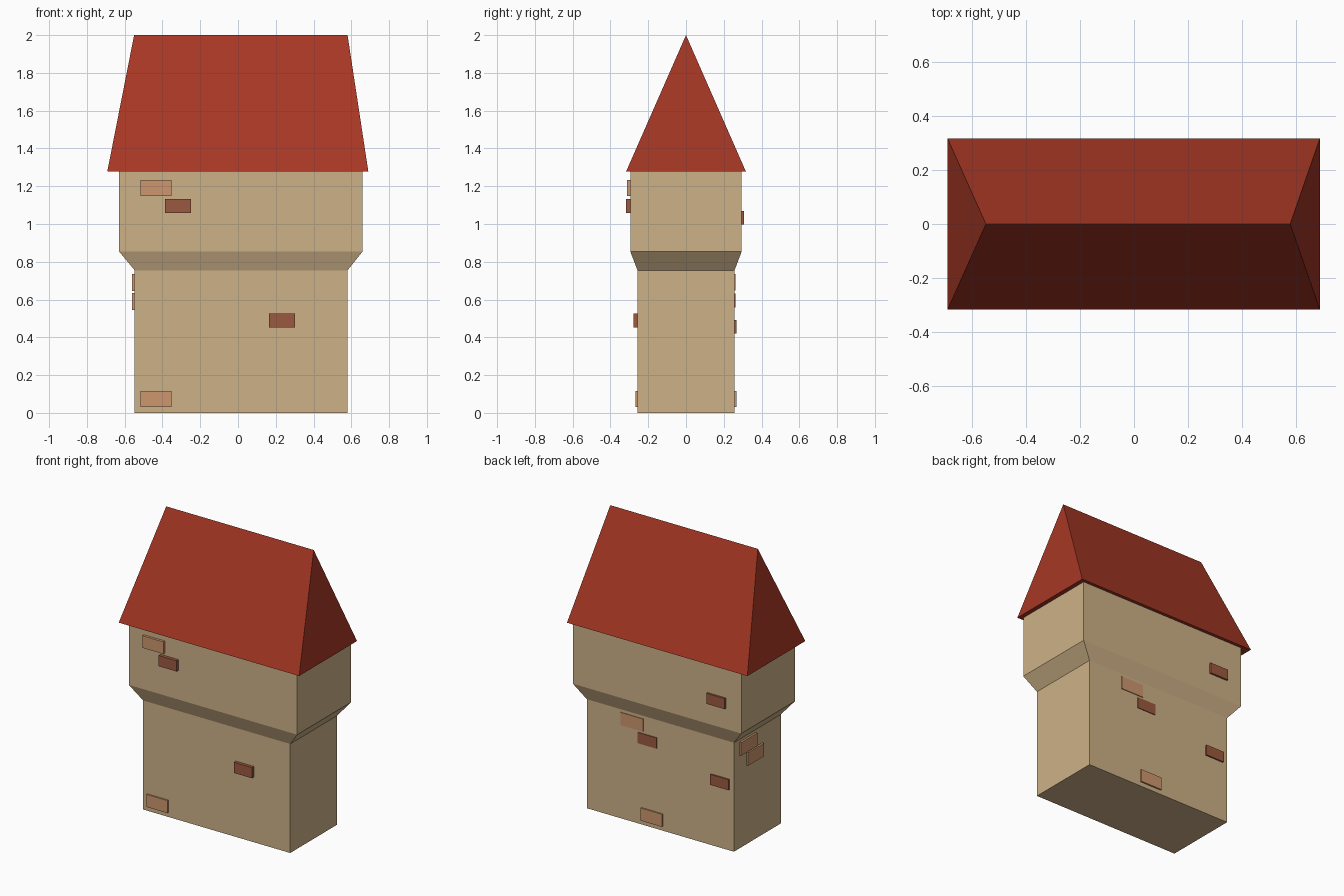
import bpy

if "Cube" in bpy.data.objects:
    bpy.data.objects.remove(bpy.data.objects["Cube"])


def material(name, rgb):
    m = bpy.data.materials.new(name)
    m.diffuse_color = (*[(c / 255) ** 2.2 for c in rgb], 1)
    m.use_nodes = True
    m.node_tree.nodes["Principled BSDF"].inputs["Base Color"].default_value = m.diffuse_color
    return m


plaster = material("plaster", (204, 176, 134))
tile = material("roof_tile", (165, 58, 41))
light = material("light_brick", (204, 150, 110))
dark = material("dark_brick", (154, 90, 66))


def loft(name, rings, mat):
    """Stack rectangles (x0, x1, y0, y1, z); a rectangle with y0 == y1 becomes a ridge."""
    verts, loops = [], []
    for x0, x1, y0, y1, z in rings:
        n = len(verts)
        if y0 == y1:
            verts += [(x0, y0, z), (x1, y0, z)]
            loops.append([n, n + 1, n + 1, n])
        else:
            verts += [(x0, y0, z), (x1, y0, z), (x1, y1, z), (x0, y1, z)]
            loops.append([n, n + 1, n + 2, n + 3])
    faces = [loops[0][::-1]]
    if len(set(loops[-1])) == 4:
        faces.append(loops[-1])
    for a, b in zip(loops, loops[1:]):
        for i in range(4):
            j = (i + 1) % 4
            faces.append(list(dict.fromkeys([a[i], a[j], b[j], b[i]])))
    mesh = bpy.data.meshes.new(name)
    mesh.from_pydata(verts, [], faces)
    mesh.materials.append(mat)
    ob = bpy.data.objects.new(name, mesh)
    bpy.context.collection.objects.link(ob)
    return ob


# Walls: lower storey, flared jetty, upper storey
lower = (-0.547, 0.58, -0.257, 0.257)
upper = (-0.63, 0.66, -0.295, 0.295)
loft("walls", [(*lower, 0), (*lower, 0.755), (*upper, 0.855), (*upper, 1.278)], plaster)

# Hipped roof with a slight overhang
loft("roof", [(-0.692, 0.69, -0.317, 0.317, 1.278), (-0.55, 0.58, 0, 0, 2.0)], tile)


def brick(name, x, y, z, mat):
    loft(name, [(*x, *y, z[0]), (*x, *y, z[1])], mat)


# Front bricks: x range, outer y, z range
for i, (x, y, z, m) in enumerate([
        ((-0.515, -0.353), -0.312, (1.149, 1.233), light),
        ((-0.386, -0.249), -0.317, (1.058, 1.132), dark),
        ((0.164, 0.302), -0.278, (0.451, 0.525), dark),
        ((-0.515, -0.353), -0.267, (0.03, 0.117), light)]):
    brick(f"front_brick_{i}", x, (y, -0.24), z, m)

# Back bricks
for i, (x, y, z, m) in enumerate([
        ((-0.512, -0.372), 0.308, (0.997, 1.07), dark),
        ((0.147, 0.32), 0.262, (0.647, 0.735), light),
        ((0.043, 0.187), 0.262, (0.557, 0.632), dark),
        ((-0.512, -0.372), 0.267, (0.42, 0.493), dark),
        ((-0.002, 0.162), 0.267, (0.03, 0.117), light)]):
    brick(f"back_brick_{i}", x, (0.24, y), z, m)

# Left side bricks
for i, (y, z) in enumerate([((0.02, 0.196), (0.645, 0.735)),
                            ((-0.056, 0.12), (0.546, 0.636))]):
    brick(f"left_brick_{i}", (-0.56, -0.53), y, z, light)
